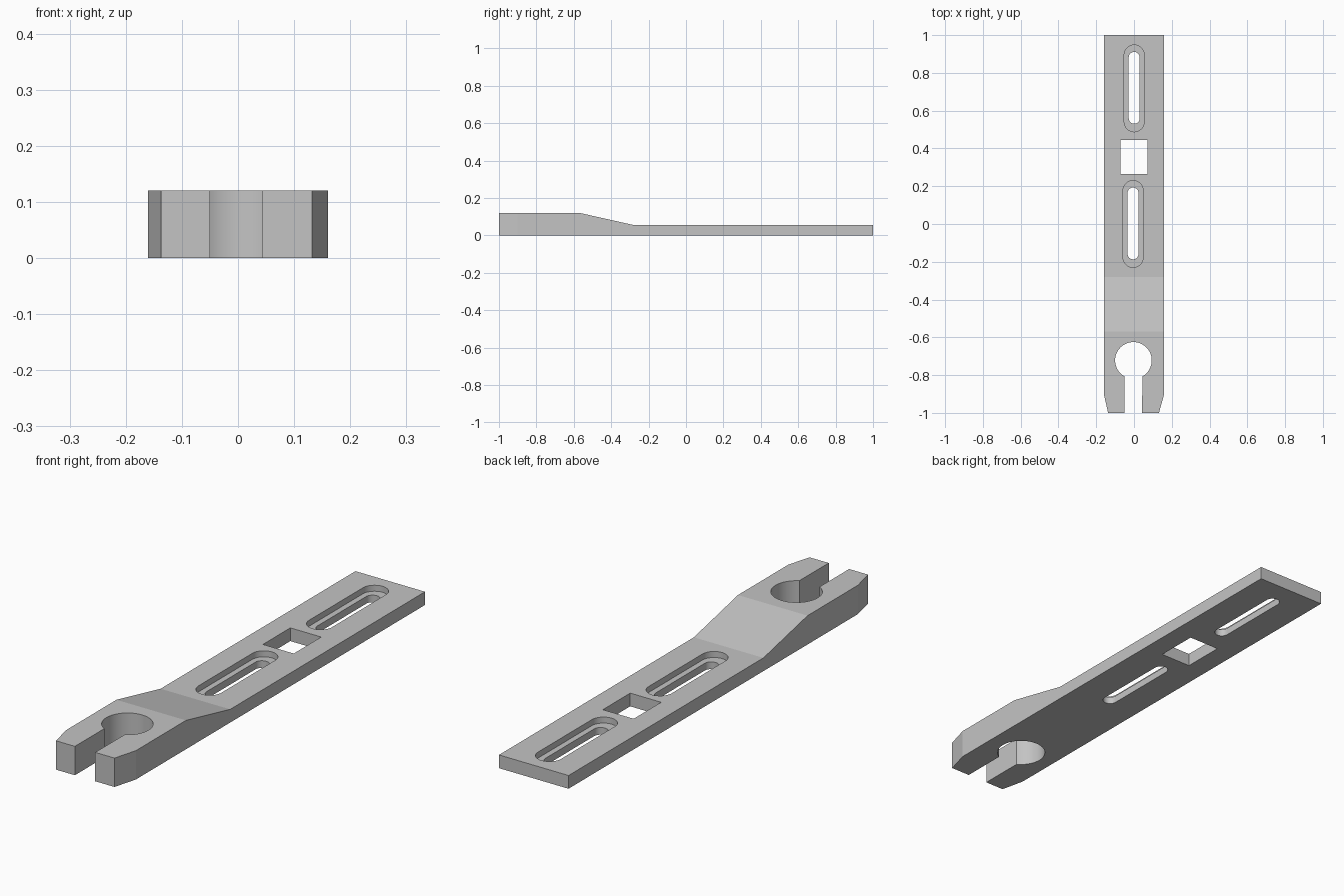
import bpy
import bmesh
from math import sin, cos, pi, radians
from mathutils import Vector

cube = bpy.data.objects.get("Cube")
if cube:
    bpy.data.objects.remove(cube, do_unlink=True)

HALF = 0.16      # half width of the bar
TOP = 0.12       # thickness of the raised fork end
THIN = 0.055     # thickness of the flat strip
RECESS = 0.03    # floor height of the slot recesses

grey = bpy.data.materials.new("plain grey")
grey.use_nodes = True
grey.diffuse_color = (0.55, 0.55, 0.55, 1)
grey.node_tree.nodes["Principled BSDF"].inputs["Base Color"].default_value = (0.55, 0.55, 0.55, 1)


def prism(name, points, offset):
    """Extrude a closed 3D outline along an offset vector."""
    bm = bmesh.new()
    face = bm.faces.new([bm.verts.new(p) for p in points])
    new = bmesh.ops.extrude_face_region(bm, geom=[face])["geom"]
    verts = [v for v in new if isinstance(v, bmesh.types.BMVert)]
    bmesh.ops.translate(bm, verts=verts, vec=Vector(offset))
    bmesh.ops.recalc_face_normals(bm, faces=bm.faces)
    mesh = bpy.data.meshes.new(name)
    bm.to_mesh(mesh)
    bm.free()
    mesh.materials.append(grey)
    obj = bpy.data.objects.new(name, mesh)
    bpy.context.collection.objects.link(obj)
    return obj


def cut(outline, bottom=-0.1):
    """Cut a plan outline down through the bar to the given height."""
    cutter = prism("cutter", [(x, y, bottom) for x, y in outline], (0, 0, 0.4))
    cutter.hide_render = True
    mod = bar.modifiers.new("cut", "BOOLEAN")
    mod.operation = "DIFFERENCE"
    mod.solver = "EXACT"
    mod.object = cutter
    bpy.context.view_layer.objects.active = bar
    bpy.ops.object.modifier_apply(modifier=mod.name)
    bpy.data.objects.remove(cutter, do_unlink=True)


def arc(cx, cy, r, start, end, steps):
    angles = [start + (end - start) * i / steps for i in range(steps + 1)]
    return [(cx + r * cos(a), cy + r * sin(a)) for a in angles]


def stadium(cx, y0, y1, r):
    return arc(cx, y1 - r, r, 0, pi, 16) + arc(cx, y0 + r, r, pi, 2 * pi, 16)


def rectangle(x0, x1, y0, y1):
    return [(x0, y0), (x1, y0), (x1, y1), (x0, y1)]


# Bar: stepped side profile extruded across the width
side = [(-1, 0), (1, 0), (1, THIN), (-0.28, THIN), (-0.57, TOP), (-1, TOP)]
bar = prism("mounting_bar", [(-HALF, y, z) for y, z in side], (2 * HALF, 0, 0))

# Tapered outer corners of the fork
for s, tip in ((-1, 0.137), (1, 0.132)):
    slope = (HALF - tip) / 0.1
    cut([(s * (tip - 0.1 * slope), -1.1), (s * (HALF + 0.1 * slope), -0.8),
         (s * 0.3, -0.8), (s * 0.3, -1.1)])

# Keyhole: round hole opening into the front slot
keyhole = arc(-0.003, -0.722, 0.097, radians(-61), radians(241), 40)
cut([(-0.05, -1.1), (0.043, -1.1)] + keyhole)

# Square hole
cut(rectangle(-0.071, 0.071, 0.265, 0.445))

# Long slots, each with a wider recess around the through hole
for cx, y0, y1 in ((0.001, 0.488, 0.948), (-0.005, -0.23, 0.23)):
    cut(stadium(cx, y0, y1, 0.053), RECESS)
    cut(stadium(cx, y0 + 0.043, y1 - 0.037, 0.029))

# Smooth the round walls, keep every corner sharp
bpy.ops.object.select_all(action="DESELECT")
bar.select_set(True)
bpy.context.view_layer.objects.active = bar
bpy.ops.object.shade_smooth_by_angle(angle=radians(12))
